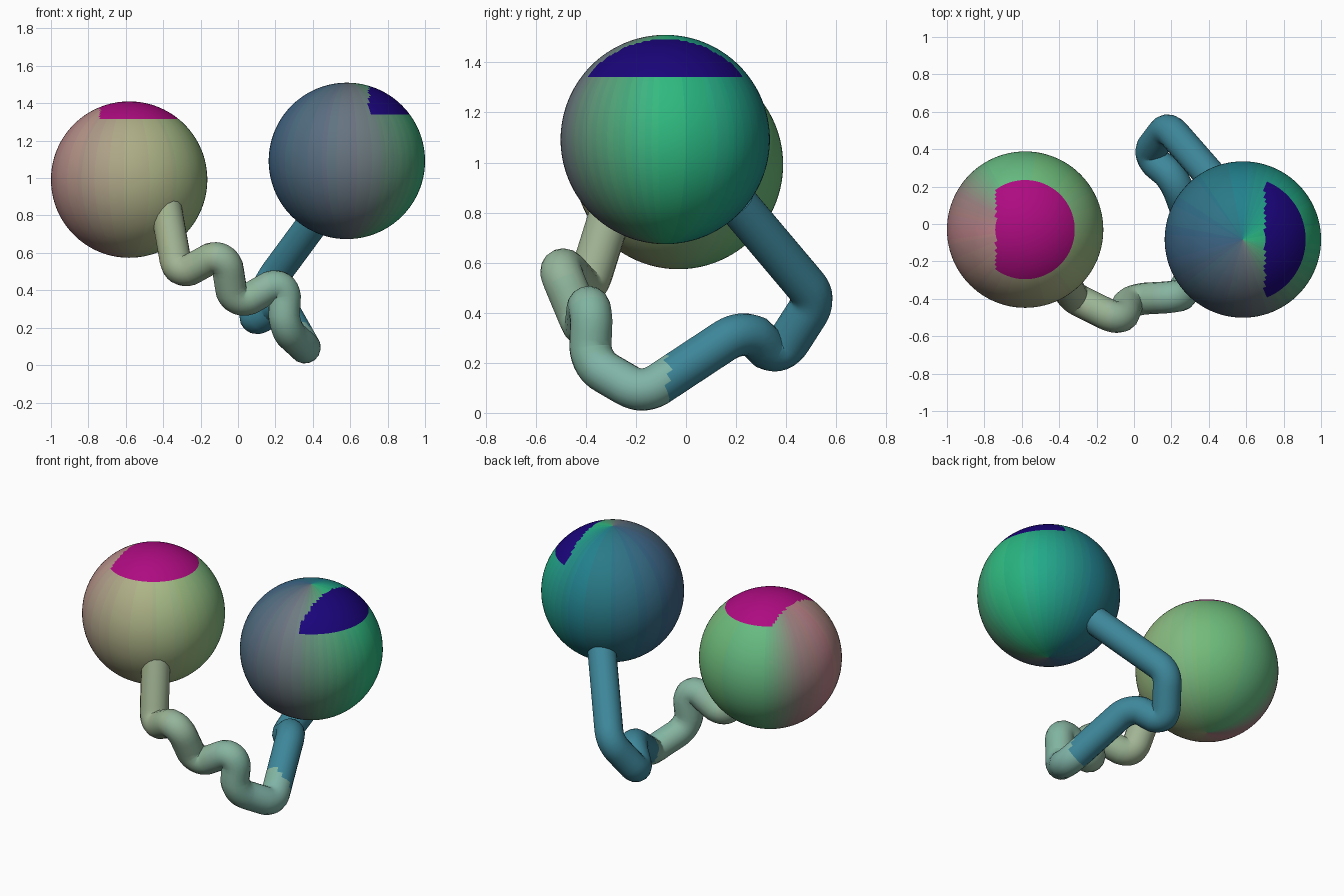
import bpy
from math import atan2, degrees
from mathutils import Vector

if "Cube" in bpy.data.objects:
    bpy.data.objects.remove(bpy.data.objects["Cube"])

TUBE_R = 0.085
materials = {}


def material(rgb):
    # one shared material per quantised colour
    key = tuple(round(c * 40) / 40 for c in rgb)
    if key not in materials:
        m = bpy.data.materials.new("paint")
        m.diffuse_color = (*[c ** 2.2 for c in key], 1)
        m.use_nodes = True
        m.node_tree.nodes["Principled BSDF"].inputs["Base Color"].default_value = m.diffuse_color
        materials[key] = m
    return materials[key]


def paint(obj, colour_at):
    slots = {}
    for f in obj.data.polygons:
        m = material(colour_at(obj.matrix_world @ f.center))
        if m not in slots:
            slots[m] = len(slots)
            obj.data.materials.append(m)
        f.material_index = slots[m]


def blend(keys, t):
    # piecewise linear colour ramp
    for (t0, a), (t1, b) in zip(keys, keys[1:]):
        if t <= t1:
            return Vector(a).lerp(Vector(b), max(0, (t - t0) / (t1 - t0)))
    return Vector(keys[-1][1])


def ball(name, centre, ramp, cap_colour, in_cap):
    bpy.ops.mesh.primitive_uv_sphere_add(segments=96, ring_count=64, radius=0.418, location=centre)
    obj = bpy.context.object
    obj.name = name
    bpy.ops.object.shade_smooth()
    bpy.context.view_layer.update()

    def colour(p):
        if in_cap(p):
            return cap_colour
        return blend(ramp, degrees(atan2(p.y - centre[1], p.x - centre[0])))
    paint(obj, colour)


# Two balls
ball("left_ball", (-0.582, -0.03, 0.992),
     [(-180, (.72, .5, .52)), (-120, (.68, .6, .53)), (-90, (.67, .67, .53)),
      (-45, (.66, .72, .52)), (0, (.55, .72, .5)), (60, (.42, .73, .48)),
      (120, (.4, .72, .5)), (150, (.6, .5, .5)), (180, (.72, .5, .52))],
     (.68, .07, .5), lambda p: p.z > 1.315 and p.x > -0.74)
ball("right_ball", (0.582, -0.083, 1.092),
     [(-180, (.24, .4, .52)), (-120, (.34, .42, .5)), (-75, (.44, .47, .5)),
      (-45, (.36, .6, .47)), (0, (.2, .73, .5)), (40, (.16, .67, .52)),
      (90, (.15, .5, .54)), (180, (.24, .4, .52))],
     (.13, .05, .48), lambda p: p.z > 1.335 and p.x > 0.7)

# Crooked tube joining the balls
path = [Vector(p) for p in [
    (-0.40, -0.26, 0.93), (-0.31, -0.40, 0.51), (-0.09, -0.50, 0.57),
    (0.00, -0.41, 0.35), (0.23, -0.385, 0.42), (0.26, -0.365, 0.20),
    (0.36, -0.175, 0.09), (0.22, 0.22, 0.315), (0.09, 0.375, 0.25),
    (0.18, 0.505, 0.455), (0.46, 0.20, 0.84)]]
CUT = 0.075
points = [path[0]]
for a, b, c in zip(path, path[1:], path[2:]):
    u, v = (a - b).normalized() * CUT, (c - b).normalized() * CUT
    b = b - (u + v) * 0.2
    for i in range(9):
        t = i / 8
        points.append(b + u * (1 - t) ** 2 + v * t ** 2)
points.append(path[-1])

# Straight runs are subdivided so the colour can change along them
fine = []
for a, b in zip(points, points[1:]):
    n = max(1, int((b - a).length / 0.03))
    fine += [a.lerp(b, i / n) for i in range(n)]
fine.append(points[-1])

curve = bpy.data.curves.new("connecting_tube", "CURVE")
curve.dimensions = "3D"
curve.bevel_depth = TUBE_R
curve.bevel_resolution = 6
curve.use_fill_caps = True
spline = curve.splines.new("POLY")
spline.points.add(len(fine) - 1)
for sp, p in zip(spline.points, fine):
    sp.co = (*p, 1)
tube = bpy.data.objects.new("connecting_tube", curve)
bpy.context.collection.objects.link(tube)
bpy.ops.object.select_all(action="DESELECT")
tube.select_set(True)
bpy.context.view_layer.objects.active = tube
bpy.ops.object.convert(target="MESH")
tube = bpy.context.object
bpy.ops.object.shade_smooth_by_angle()


def tube_colour(p):
    if p.y > -0.07:
        return (.24, .53, .61)
    return blend([(-0.4, (.64, .69, .56)), (0.36, (.5, .71, .64))], p.x)


paint(tube, tube_colour)
